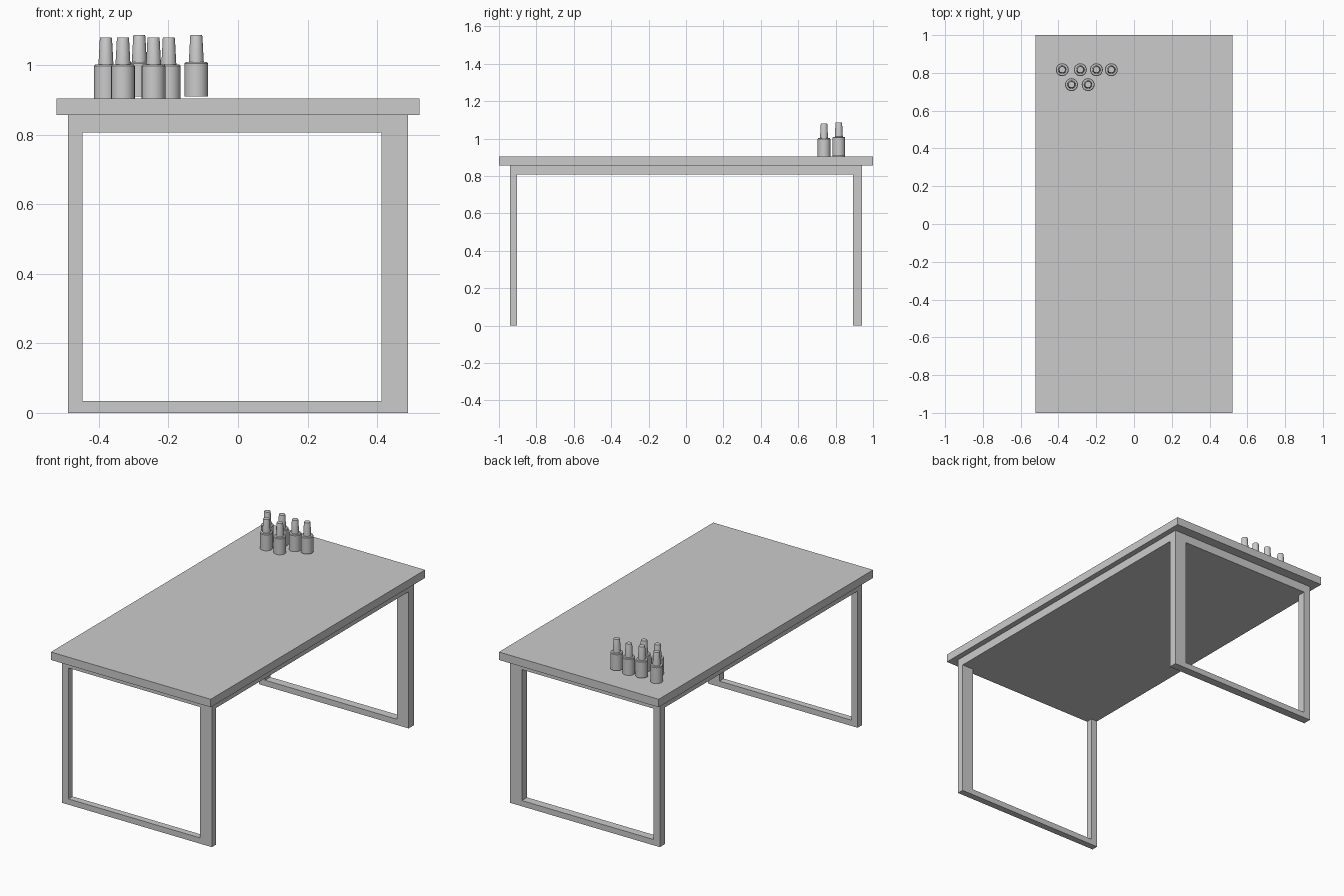
import bpy
import bmesh
import math

cube = bpy.data.objects.get("Cube")
if cube:
    bpy.data.objects.remove(cube, do_unlink=True)

# Material
grey = bpy.data.materials.new("light_grey")
grey.use_nodes = True
colour = (0.6, 0.6, 0.6, 1)
grey.diffuse_color = colour
grey.node_tree.nodes["Principled BSDF"].inputs["Base Color"].default_value = colour


def finish(name, bm):
    bmesh.ops.recalc_face_normals(bm, faces=bm.faces)
    mesh = bpy.data.meshes.new(name)
    bm.to_mesh(mesh)
    bm.free()
    mesh.materials.append(grey)
    obj = bpy.data.objects.new(name, mesh)
    bpy.context.collection.objects.link(obj)
    return obj


def box(name, low, high):
    bm = bmesh.new()
    bmesh.ops.create_cube(bm, size=1)
    for v in bm.verts:
        v.co = [l + (c + 0.5) * (h - l) for l, h, c in zip(low, high, v.co)]
    return finish(name, bm)


def lathe(name, profile, location, sides=24):
    """Spin a radius and height profile around z."""
    bm = bmesh.new()
    verts = [bm.verts.new((r, 0, z)) for r, z in profile]
    edges = [bm.edges.new(pair) for pair in zip(verts, verts[1:])]
    bmesh.ops.spin(bm, geom=verts + edges, cent=(0, 0, 0), axis=(0, 0, 1),
                   angle=math.tau, steps=sides)
    bmesh.ops.remove_doubles(bm, verts=bm.verts, dist=0.0001)
    obj = finish(name, bm)
    obj.location = location
    bpy.ops.object.select_all(action="DESELECT")
    obj.select_set(True)
    bpy.context.view_layer.objects.active = obj
    bpy.ops.object.shade_smooth_by_angle(angle=math.radians(35))


# Tabletop and the solid slab beneath it
box("tabletop", (-0.522, -1, 0.857), (0.522, 1, 0.904))
box("under_slab", (-0.489, -0.942, 0.807), (0.489, 0.942, 0.857))

# End frames: a narrow leg, a wide leg and a floor bar
for end, y0, y1 in (("front", -0.942, -0.903), ("back", 0.893, 0.942)):
    box(end + "_right_leg", (-0.489, y0, 0), (-0.448, y1, 0.807))
    box(end + "_left_leg", (0.413, y0, 0), (0.489, y1, 0.807))
    box(end + "_floor_bar", (-0.448, y0, 0), (0.413, y1, 0.034))

# Small bottles with tapered caps
bottle = [(0, 0), (0.034, 0), (0.034, 0.094), (0.031, 0.098), (0.0215, 0.099),
          (0.0175, 0.173), (0.0165, 0.176), (0, 0.176)]
spots = [(-0.38, 0.817, 0.904), (-0.284, 0.817, 0.911), (-0.199, 0.817, 0.904),
         (-0.12, 0.817, 0.911), (-0.331, 0.738, 0.904), (-0.243, 0.738, 0.904)]
for i, spot in enumerate(spots):
    lathe(f"bottle_{i + 1}", bottle, spot)
